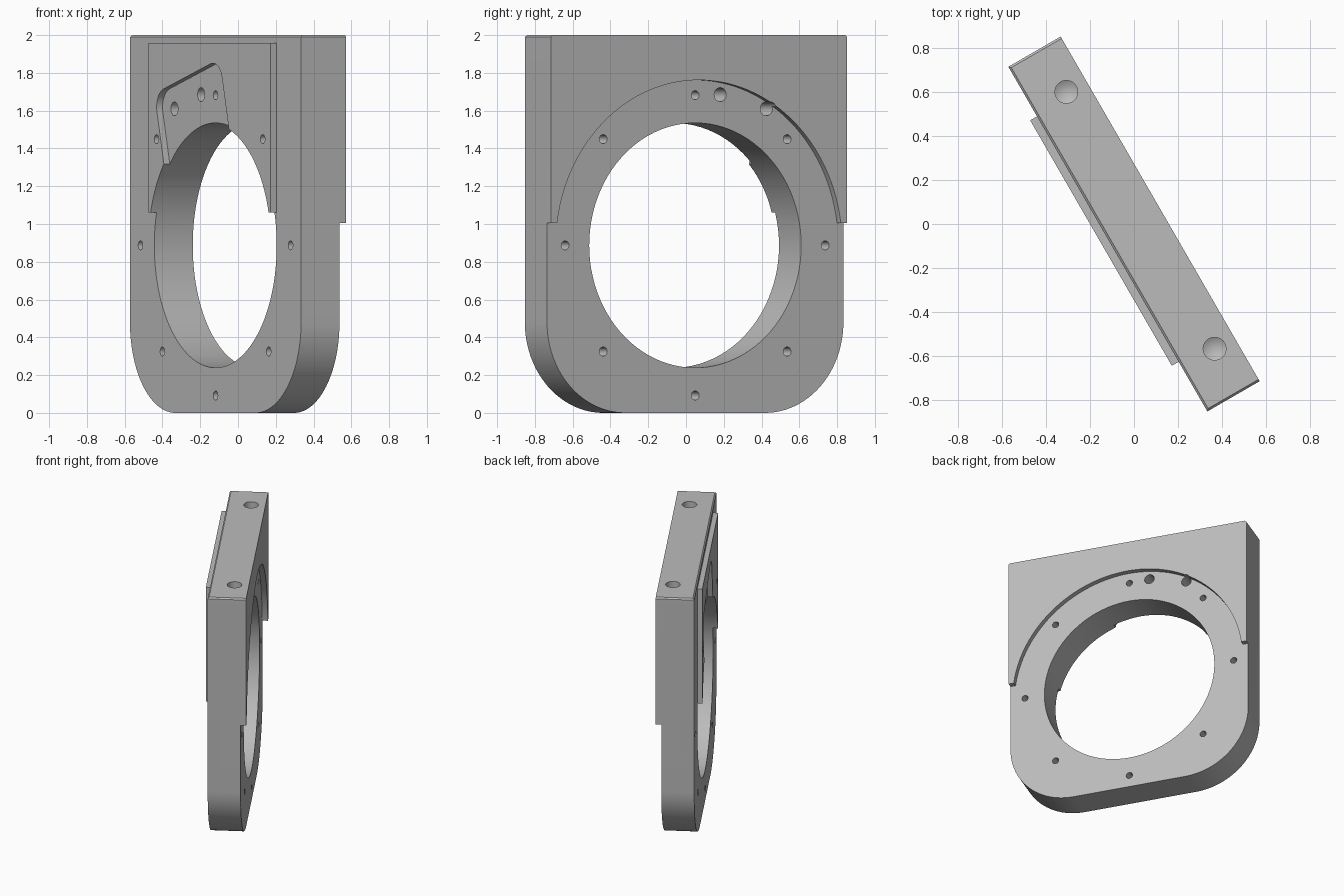
import bpy
import bmesh
from math import sin, cos, pi, radians

cube = bpy.data.objects.get("Cube")
if cube:
    bpy.data.objects.remove(cube, do_unlink=True)

HALF_W, HEIGHT, CORNER = 0.906, 2.0, 0.48
BACK, FRONT = 0.1375, -0.1375
RECESS = 0.04
PAD_FRONT = -0.1735
CZ = 0.887            # bore centre height
BORE, BOLT_R = 0.648, 0.795

grey = bpy.data.materials.new("Satin grey")
grey.use_nodes = True
grey.diffuse_color = (0.5, 0.5, 0.5, 1)
grey.node_tree.nodes["Principled BSDF"].inputs["Base Color"].default_value = (0.5, 0.5, 0.5, 1)


def arc(cx, cz, r, a0, a1, n):
    """Points on an arc, angles in degrees."""
    angles = [radians(a0 + (a1 - a0) * i / n) for i in range(n + 1)]
    return [(cx + r * cos(a), cz + r * sin(a)) for a in angles]


def circle(cx, cz, r, n):
    return arc(cx, cz, r, 0, 360, n)[:-1]


def finish(name, bm):
    bmesh.ops.recalc_face_normals(bm, faces=bm.faces)
    mesh = bpy.data.meshes.new(name)
    bm.to_mesh(mesh)
    bm.free()
    obj = bpy.data.objects.new(name, mesh)
    bpy.context.collection.objects.link(obj)
    mesh.materials.append(grey)
    return obj


def prism_bm(profile, y0, y1):
    """Extrude an x-z outline through the plate thickness."""
    bm = bmesh.new()
    face = bm.faces.new([bm.verts.new((x, y0, z)) for x, z in profile])
    new = bmesh.ops.extrude_face_region(bm, geom=[face])["geom"]
    verts = [v for v in new if isinstance(v, bmesh.types.BMVert)]
    bmesh.ops.translate(bm, verts=verts, vec=(0, y1 - y0, 0))
    return bm


def prism(name, profile, y0, y1):
    return finish(name, prism_bm(profile, y0, y1))


def rectangle(x0, x1, z0, z1):
    return [(x0, z0), (x1, z0), (x1, z1), (x0, z1)]


def cut(target, cutters):
    bpy.context.view_layer.objects.active = target
    for cutter in cutters:
        mod = target.modifiers.new("Cut", 'BOOLEAN')
        mod.operation, mod.solver, mod.object = 'DIFFERENCE', 'EXACT', cutter
        bpy.ops.object.modifier_apply(modifier=mod.name)


# Main plate: square top, rounded lower corners, fine chamfer on the top rim
outline = (arc(-HALF_W + CORNER, CORNER, CORNER, 180, 270, 24)
           + arc(HALF_W - CORNER, CORNER, CORNER, 270, 360, 24)
           + [(HALF_W, HEIGHT), (-HALF_W, HEIGHT)])
bm = prism_bm(outline, FRONT, BACK)
rim = [e for e in bm.edges
       if all(v.co.z > HEIGHT - 0.001 for v in e.verts)
       and not all(v.co.y > BACK - 0.001 for v in e.verts)]
bmesh.ops.bevel(bm, geom=rim, offset=0.01, segments=1, affect='EDGES')
plate = finish("main_plate", bm)

# Raised pad on the front
pad = prism("front_pad", rectangle(-0.645, 0.645, 1.06, 1.957), PAD_FRONT, FRONT)

# Bore and screw holes, shared by both parts
through = [prism("bore_cutter", circle(0, CZ, BORE, 96), -0.5, 0.5)]
for i in range(8):
    a = i * pi / 4
    through.append(prism("bolt_cutter", circle(BOLT_R * cos(a), CZ + BOLT_R * sin(a), 0.024, 20),
                         -0.5, 0.5))
for x, z in [(-0.153, 1.685), (-0.435, 1.61)]:
    through.append(prism("pin_cutter", circle(x, z, 0.037, 24), -0.5, 0.5))

# Circular recess and lower step on the back
recesses = [prism("recess_cutter", circle(0, CZ, 0.875, 128), BACK - RECESS, 0.5),
            prism("step_cutter", rectangle(-1.2, 1.2, -0.2, 1.005), BACK - RECESS, 0.6)]

# Blind drilled holes with conical ends in the top edge
drills = []
for x in (-0.675, 0.675):
    bm = bmesh.new()
    ring = [bm.verts.new((px, py, HEIGHT + 0.1)) for px, py in circle(x, 0.034, 0.052, 32)]
    top = bm.faces.new(ring)
    new = bmesh.ops.extrude_face_region(bm, geom=[top])["geom"]
    bmesh.ops.translate(bm, verts=[v for v in new if isinstance(v, bmesh.types.BMVert)],
                        vec=(0, 0, -0.4))
    end = [f for f in new if isinstance(f, bmesh.types.BMFace)]
    tip = bmesh.ops.poke(bm, faces=end)["verts"]
    bmesh.ops.translate(bm, verts=tip, vec=(0, 0, -0.03))
    drills.append(finish("drill_cutter", bm))

# Tilted round-cornered pocket through the pad
W, TOP, R = 0.356, 0.926, 0.1
pocket = ([(-W, 0.4), (W, 0.4)] + arc(W - R, TOP - R, R, 0, 90, 10)
          + arc(-W + R, TOP - R, R, 90, 180, 10))
t = radians(15)
pocket = [(x * cos(t) - z * sin(t), CZ + x * sin(t) + z * cos(t)) for x, z in pocket]
pocket_cutter = prism("pocket_cutter", pocket, -0.4, 0.3)

cut(plate, recesses + through + drills)
cut(pad, through + [pocket_cutter])

for helper in recesses + through + drills + [pocket_cutter]:
    bpy.data.objects.remove(helper, do_unlink=True)

# Shade and turn the assembly
for obj in (plate, pad):
    bpy.ops.object.select_all(action='DESELECT')
    obj.select_set(True)
    bpy.context.view_layer.objects.active = obj
    bpy.ops.object.shade_smooth_by_angle(angle=radians(30))
    obj.rotation_euler.z = radians(-60)
